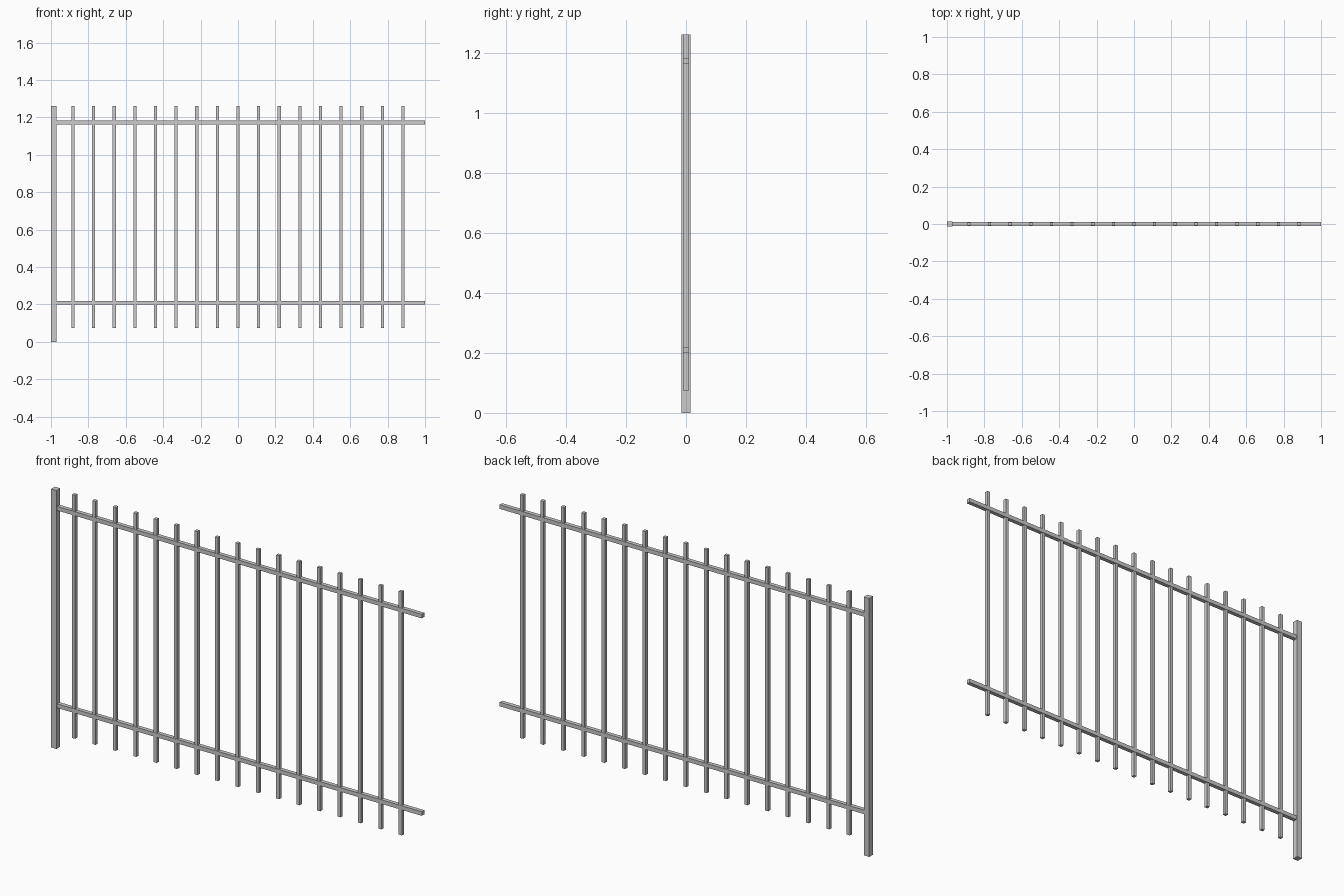
import bpy

if "Cube" in bpy.data.objects:
    bpy.data.objects.remove(bpy.data.objects["Cube"])

POST_W, RAIL_W, PICKET_W = 0.029, 0.020, 0.0165
TOP, PICKET_BOTTOM = 1.262, 0.073


def box(name, lo, hi):
    """Axis-aligned box between two corners."""
    bpy.ops.mesh.primitive_cube_add(
        size=1, location=[(a + b) / 2 for a, b in zip(lo, hi)])
    obj = bpy.context.object
    obj.name = name
    obj.scale = [b - a for a, b in zip(lo, hi)]
    bpy.ops.object.transform_apply(location=False, rotation=False, scale=True)
    return obj


# End post standing on the ground
box("post", (-1, -POST_W / 2, 0), (-1 + POST_W, POST_W / 2, TOP))

# Horizontal rails running from the post to the open end
for name, z in (("lower_rail", 0.209), ("upper_rail", 1.173)):
    box(name, (-1 + POST_W, -RAIL_W / 2, z - RAIL_W / 2),
        (1, RAIL_W / 2, z + RAIL_W / 2))

# Evenly spaced pickets passing through the rails
for i in range(17):
    x = (i - 8) * 0.1103
    box(f"picket_{i + 1}", (x - PICKET_W / 2, -PICKET_W / 2, PICKET_BOTTOM),
        (x + PICKET_W / 2, PICKET_W / 2, TOP))
